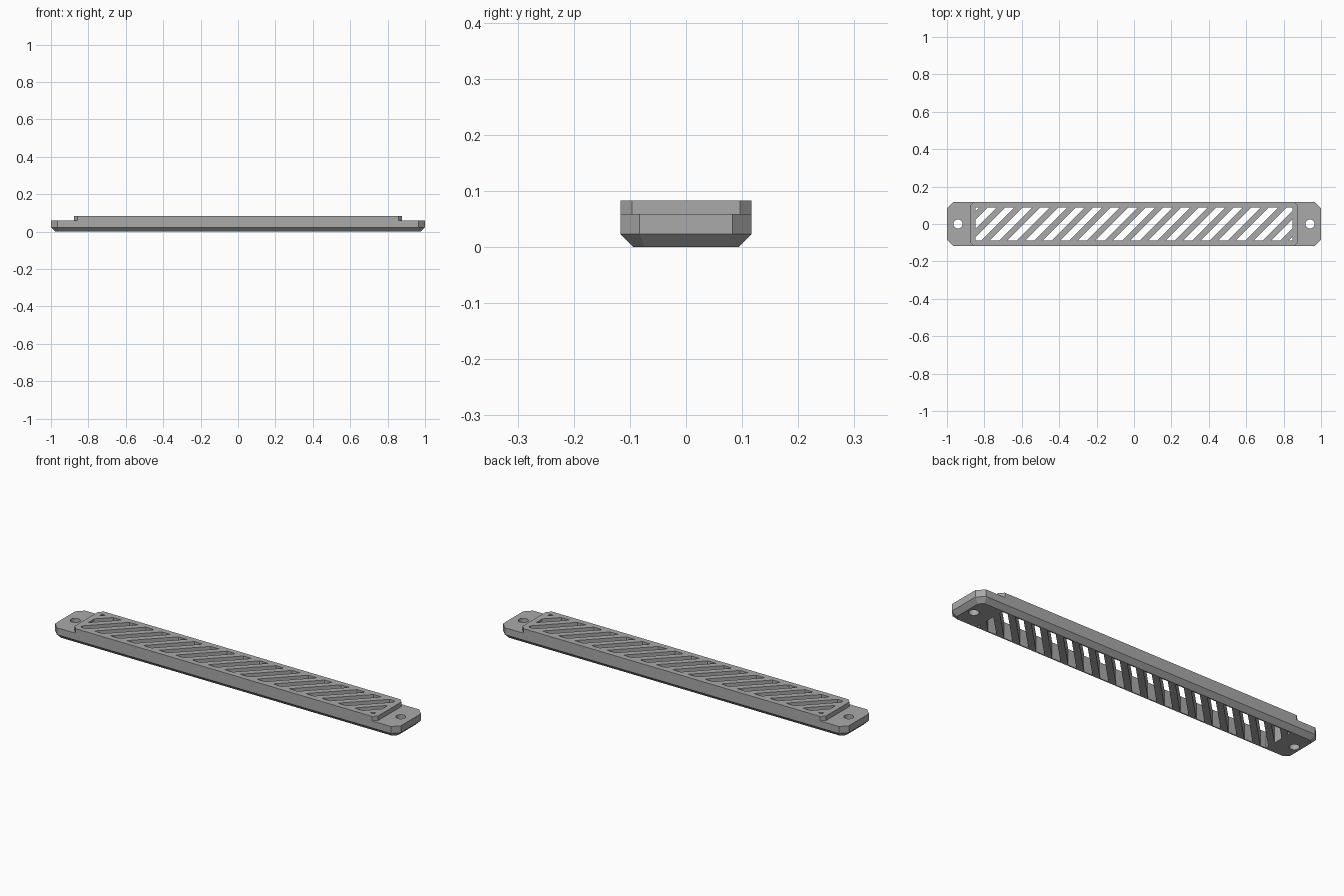
import bpy, bmesh
from math import pi
from mathutils import Vector, Matrix

cube = bpy.data.objects.get("Cube")
if cube:
    bpy.data.objects.remove(cube, do_unlink=True)

HALF_X, HALF_Y = 1.0, 0.117
FLANGE_Z, TOP_Z = 0.059, 0.083
BEVEL = 0.023
OPEN_X, OPEN_Y = 0.848, 0.088
PITCH, BAR = 0.094, 0.045   # slat spacing and width along x

grey = bpy.data.materials.new("satin_grey")
grey.use_nodes = True
grey.diffuse_color = (0.4, 0.4, 0.4, 1)
grey.node_tree.nodes["Principled BSDF"].inputs["Base Color"].default_value = (0.4, 0.4, 0.4, 1)


def make_object(name, bm):
    bmesh.ops.recalc_face_normals(bm, faces=bm.faces)
    mesh = bpy.data.meshes.new(name)
    bm.to_mesh(mesh)
    bm.free()
    mesh.materials.append(grey)
    obj = bpy.data.objects.new(name, mesh)
    bpy.context.collection.objects.link(obj)
    return obj


def octagon(hx, hy, cut, z):
    """Rectangle outline with clipped corners."""
    quarter = [(hx, hy - cut), (hx - cut, hy)]
    mirror = [(-x, y) for x, y in reversed(quarter)]
    half = quarter + mirror
    return [(x, y, z) for x, y in half + [(-x, -y) for x, y in half]]


def loft(name, rings):
    """Solid through a stack of matching outlines."""
    bm = bmesh.new()
    loops = [[bm.verts.new(p) for p in ring] for ring in rings]
    n = len(loops[0])
    for low, high in zip(loops, loops[1:]):
        for i in range(n):
            j = (i + 1) % n
            bm.faces.new((low[i], low[j], high[j], high[i]))
    bm.faces.new(loops[0][::-1])
    bm.faces.new(loops[-1])
    return make_object(name, bm)


def combine(target, tool, operation):
    """Apply a boolean and discard the tool."""
    mod = target.modifiers.new(operation.lower(), 'BOOLEAN')
    mod.operation, mod.object, mod.solver = operation, tool, 'EXACT'
    bpy.context.view_layer.objects.active = target
    bpy.ops.object.modifier_apply(modifier=mod.name)
    bpy.data.objects.remove(tool, do_unlink=True)


def add_slot(bm, start, end):
    """Diagonal prism between two 45 degree lines, clipped to the opening."""
    part = bmesh.new()
    corners = [(-1, -1), (1, -1), (1, 1), (-1, 1)]
    part.faces.new([part.verts.new((x * OPEN_X, y * OPEN_Y, -0.05)) for x, y in corners])
    for c, side in ((start, -1), (end, 1)):
        bmesh.ops.bisect_plane(part, geom=part.verts[:] + part.edges[:] + part.faces[:],
                               plane_co=(c, 0, 0), plane_no=Vector((side, -side, 0)),
                               clear_outer=True)
    if part.faces:
        ext = bmesh.ops.extrude_face_region(part, geom=part.faces[:], use_keep_orig=True)
        top = [v for v in ext["geom"] if isinstance(v, bmesh.types.BMVert)]
        bmesh.ops.translate(part, verts=top, vec=(0, 0, 0.2))
        mesh = bpy.data.meshes.new("slot")
        part.to_mesh(mesh)
        bm.from_mesh(mesh)
        bpy.data.meshes.remove(mesh)
    part.free()


# Base plate with clipped corners and a bevelled underside
corner = 0.034
vent = loft("vent_cover", [
    octagon(HALF_X - BEVEL, HALF_Y - BEVEL, corner - BEVEL * 0.586, 0),
    octagon(HALF_X, HALF_Y, corner, BEVEL),
    octagon(HALF_X, HALF_Y, corner, FLANGE_Z)])

# Raised centre between the two mounting ends
raised = loft("raised_centre", [octagon(0.878, HALF_Y, 0.021, z) for z in (0.04, TOP_Z)])
combine(vent, raised, 'UNION')

# Diagonal slots, leaving slats between them
bm = bmesh.new()
for i in range(-10, 11):
    middle = i * PITCH
    add_slot(bm, middle - (PITCH - BAR) / 2, middle + (PITCH - BAR) / 2)
combine(vent, make_object("slot_cutter", bm), 'DIFFERENCE')

# Screw holes
bm = bmesh.new()
for side in (-1, 1):
    bmesh.ops.create_cone(bm, cap_ends=True, segments=24, radius1=0.024, radius2=0.024,
                          depth=0.3, matrix=Matrix.Translation((side * 0.941, 0, 0)))
combine(vent, make_object("hole_cutter", bm), 'DIFFERENCE')

# Smooth hole walls, crisp everywhere else
bpy.ops.object.select_all(action='DESELECT')
vent.select_set(True)
bpy.context.view_layer.objects.active = vent
bpy.ops.object.shade_smooth_by_angle(angle=pi / 7)
